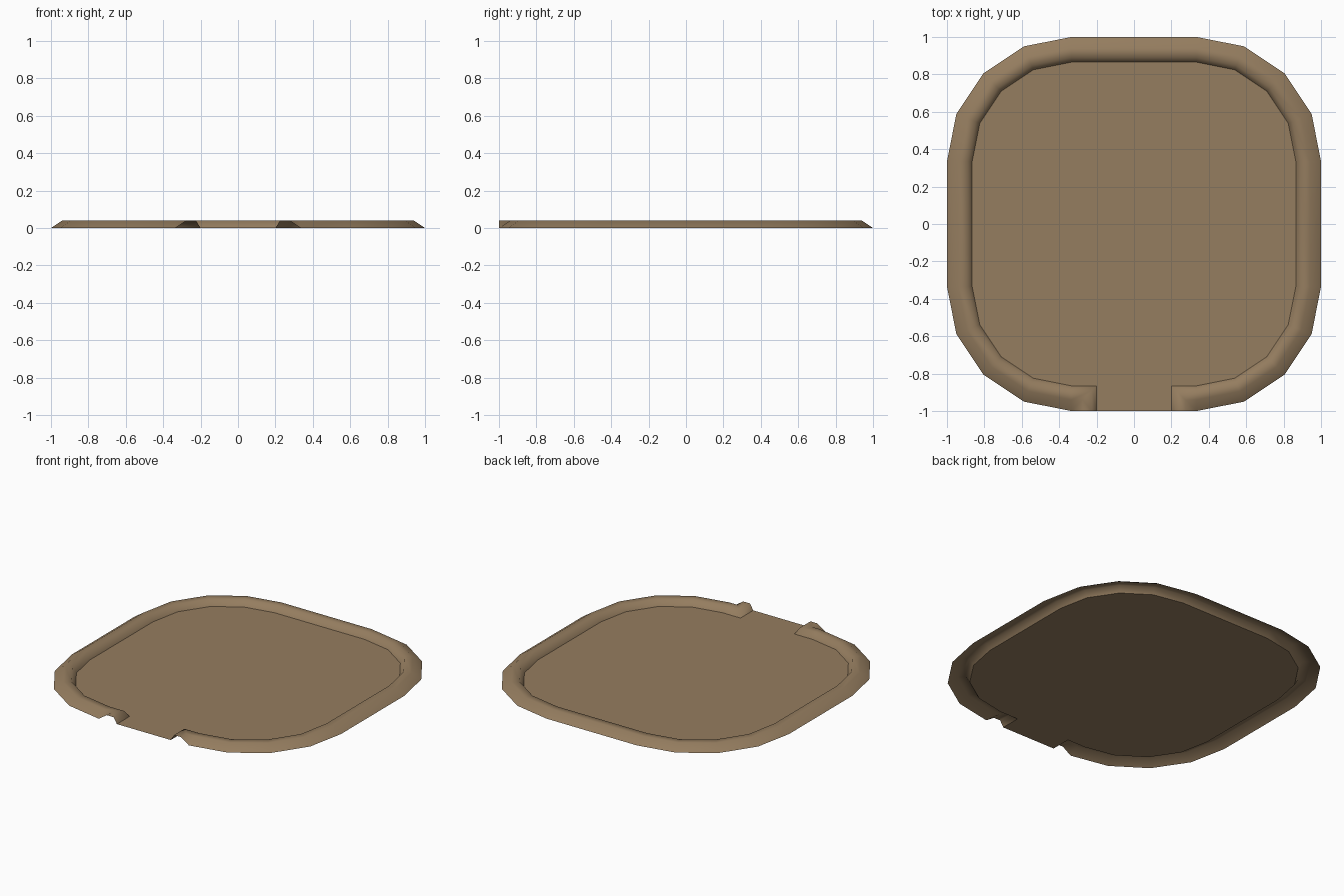
import bpy, bmesh, math

if "Cube" in bpy.data.objects:
    bpy.data.objects.remove(bpy.data.objects["Cube"])

R_C, WIDTH = 0.335, 0.135          # corner centre offset, rim width
PROFILE = [(0.0, 0.0), (0.06, 0.04), (0.11, 0.04), (WIDTH, 0.0)]  # inset, height

earth = bpy.data.materials.new("earth brown")
earth.diffuse_color = (0.30, 0.205, 0.115, 1)
earth.use_nodes = True
earth.node_tree.nodes["Principled BSDF"].inputs["Base Color"].default_value = earth.diffuse_color


def outline(inset):
    """Rounded square path from the right side of the gap round to the left."""
    r = 1 - R_C - inset
    x = R_C - inset                # the path turns out to the front at the gap
    pts = [(x, -1), (x, -1 + inset)]
    for start, sx, sy in ((-90, 1, -1), (0, 1, 1), (90, -1, 1), (180, -1, -1)):
        for i in range(5):
            a = math.radians(start + i * 22.5)
            pts.append((sx * R_C + r * math.cos(a), sy * R_C + r * math.sin(a)))
    return pts + [(-x, -1 + inset), (-x, -1)]


def make(name, bm, smooth):
    bmesh.ops.remove_doubles(bm, verts=bm.verts, dist=1e-4)
    bm.normal_update()
    for f in bm.faces:
        f.smooth = smooth
    me = bpy.data.meshes.new(name)
    bm.to_mesh(me)
    bm.free()
    me.materials.append(earth)
    bpy.context.collection.objects.link(bpy.data.objects.new(name, me))


# raised rim: open shell swept round the outline
bm = bmesh.new()
rows = [[bm.verts.new((x, y, z)) for x, y in outline(d)] for d, z in PROFILE]
for a, b in zip(rows, rows[1:]):
    for i in range(len(a) - 1):
        quad = (a[i], a[i + 1], b[i + 1], b[i])
        # the outer path pinches to a point at the gap corners
        uniq = []
        for v in quad:
            if all((v.co - u.co).length > 1e-4 for u in uniq):
                uniq.append(v)
        if len(uniq) > 2:
            bm.faces.new(uniq)
make("rim", bm, True)

# flat floor inside the rim, reaching the front edge through the gap
bm = bmesh.new()
bm.faces.new([bm.verts.new((x, y, 0)) for x, y in outline(WIDTH)])
make("floor", bm, False)
